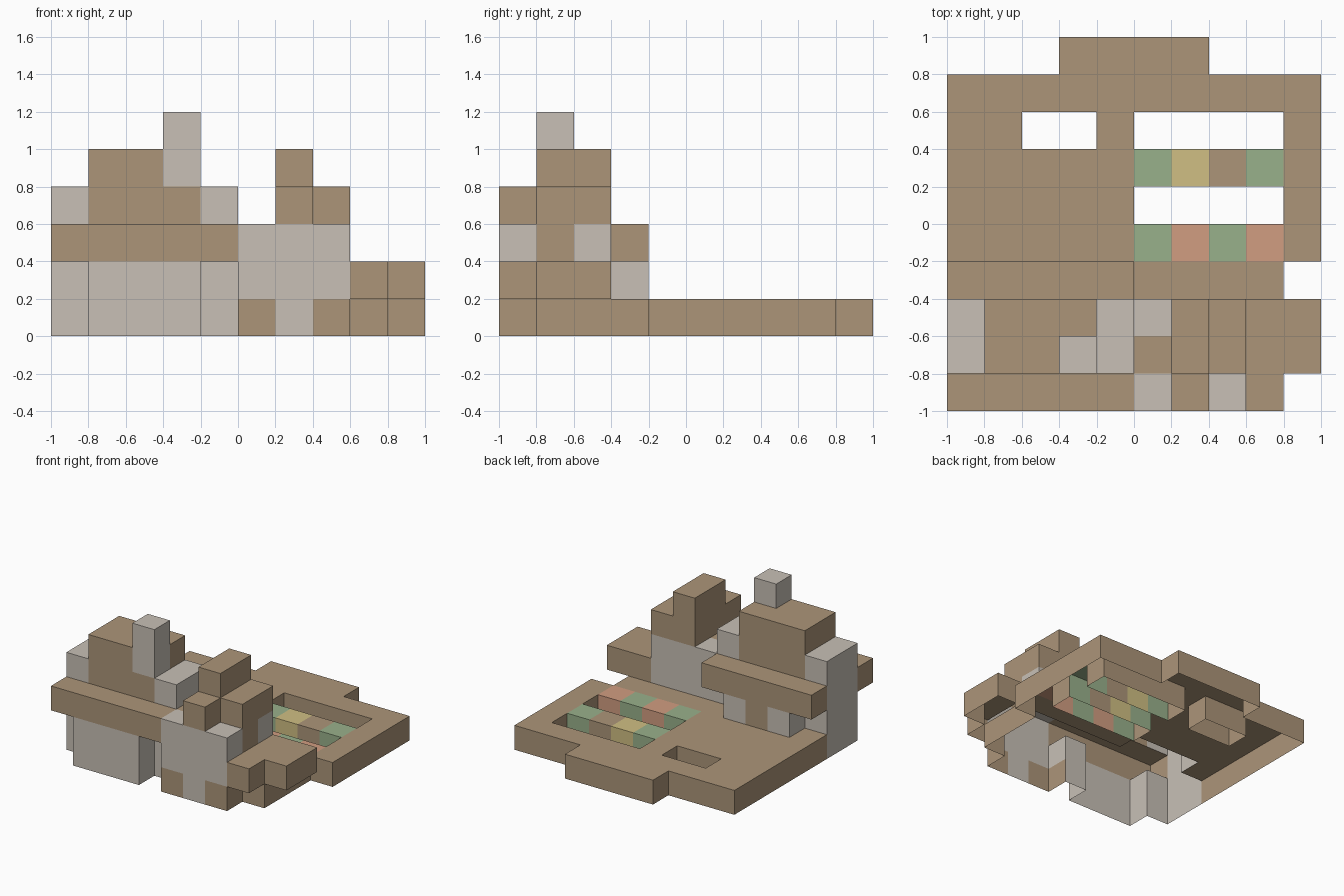
import bpy, bmesh
from mathutils import Vector

if "Cube" in bpy.data.objects:
    bpy.data.objects.remove(bpy.data.objects["Cube"])

S = 0.2  # block size; whole model sits on a 10 x 10 x 6 block grid


def lin(c):
    c /= 255
    return c / 12.92 if c <= 0.04045 else ((c + 0.055) / 1.055) ** 2.4


def material(name, rgb):
    m = bpy.data.materials.new(name)
    m.diffuse_color = (*[lin(c) for c in rgb], 1)
    m.use_nodes = True
    m.node_tree.nodes["Principled BSDF"].inputs["Base Color"].default_value = m.diffuse_color
    return m


MATS = {
    "brown": material("earth_brown", (172, 149, 121)),
    "grey": material("stone_grey", (200, 192, 182)),
    "green": material("leaf_green", (153, 177, 139)),
    "yellow": material("wheat_yellow", (208, 191, 131)),
    "red": material("flower_red", (209, 157, 129)),
}

cells = {}  # (i, j, k) -> (part, colour)


def fill(part, colour, x, y, z):
    """Fill a box of blocks given as ranges in model units."""
    i0, i1 = (round((v + 1) / S) for v in x)
    j0, j1 = (round((v + 1) / S) for v in y)
    k0, k1 = (round(v / S) for v in z)
    for i in range(i0, i1):
        for j in range(j0, j1):
            for k in range(k0, k1):
                cells[i, j, k] = (part, colour)


def cut(x, y, z):
    fill("cut", None, x, y, z)
    for key in [c for c, v in cells.items() if v[0] == "cut"]:
        del cells[key]


# ground slab with pond and furrow openings
fill("ground", "brown", (-1, 1), (-0.2, 0.8), (0, 0.2))
fill("ground", "brown", (-1, 0.8), (-0.4, -0.2), (0, 0.2))
fill("ground", "brown", (-0.4, 0.4), (0.8, 1), (0, 0.2))
fill("ground", "brown", (0.6, 0.8), (-0.8, -0.4), (0, 0.2))
cut((-0.6, -0.2), (0.4, 0.6), (0, 0.2))
cut((0, 0.8), (0.4, 0.6), (0, 0.2))
cut((0, 0.8), (0, 0.2), (0, 0.2))

# crop beds
for y, crops in ((0.2, ("green", "yellow", "brown", "green")),
                 (-0.2, ("green", "red", "green", "red"))):
    for n, colour in enumerate(crops):
        fill("crop_beds", colour, (n * S, n * S + S), (y, y + S), (0, 0.2))

# large house: walls with gable ends, door, roof running along x, chimney
fill("large_house_walls", "grey", (-1, 0), (-0.8, -0.4), (0, 0.8))
fill("large_house_walls", "grey", (-0.8, -0.2), (-1, -0.8), (0, 0.4))
fill("large_house_walls", "grey", (-0.8, -0.2), (-0.4, -0.2), (0.2, 0.4))
fill("large_house_door", "brown", (-0.6, -0.4), (-0.4, -0.2), (0.2, 0.4))
for y in (-1, -0.4):
    fill("large_house_roof", "brown", (-1, 0), (y, y + S), (0.4, 0.6))
fill("large_house_roof", "brown", (-0.8, -0.2), (-0.8, -0.4), (0.6, 1))
fill("chimney", "grey", (-0.4, -0.2), (-0.8, -0.6), (0.8, 1.2))

# small house: walls, brown corners, stepped roof running along y
fill("small_house_walls", "grey", (0, 0.6), (-1, -0.4), (0, 0.6))
for x in (0, 0.4):
    fill("small_house_corners", "brown", (x, x + S), (-1, -0.8), (0, 0.2))
    fill("small_house_roof", "brown", (x, x + S), (-0.8, -0.6), (0.4, 0.6))
fill("small_house_roof", "brown", (0.2, 0.4), (-1, -0.8), (0.6, 0.8))
fill("small_house_roof", "brown", (0.2, 0.4), (-0.8, -0.4), (0.6, 1))
fill("small_house_roof", "brown", (0.4, 0.6), (-0.8, -0.4), (0.6, 0.8))
fill("small_house_eave", "brown", (0.6, 0.8), (-1, -0.4), (0.2, 0.4))
fill("small_house_eave", "brown", (0.8, 1), (-0.8, -0.4), (0.2, 0.4))

# main roof of the large house fills the middle between the gables
fill("large_house_roof", "brown", (-0.8, -0.2), (-0.8, -0.4), (0.6, 0.8))
for i in range(1, 4):
    for j in range(1, 3):
        for k in (3, 4):
            if (i, j, k) not in cells or cells[i, j, k][0] != "chimney":
                cells[i, j, k] = ("large_house_roof", "brown")

# outer faces only; the undersides are open
SIDES = [Vector(d) for d in ((1, 0, 0), (-1, 0, 0), (0, 1, 0), (0, -1, 0), (0, 0, 1))]


def build(part):
    bm = bmesh.new()
    names = sorted({c for p, c in cells.values() if p == part})
    for (i, j, k), (p, colour) in cells.items():
        if p != part:
            continue
        centre = Vector((i + 0.5, j + 0.5, k + 0.5)) * S - Vector((1, 1, 0))
        for d in SIDES:
            if (i + int(d.x), j + int(d.y), k + int(d.z)) in cells:
                continue
            a = Vector((d.y, d.z, d.x))
            b = d.cross(a)
            h = S / 2
            corners = [centre + (d + s * a + t * b) * h
                       for s, t in ((-1, -1), (1, -1), (1, 1), (-1, 1))]
            face = bm.faces.new([bm.verts.new(c) for c in corners])
            face.material_index = names.index(colour)
    bmesh.ops.remove_doubles(bm, verts=bm.verts, dist=0.001)
    mesh = bpy.data.meshes.new(part)
    bm.to_mesh(mesh)
    bm.free()
    for n in names:
        mesh.materials.append(MATS[n])
    bpy.context.collection.objects.link(bpy.data.objects.new(part, mesh))


for part in sorted({p for p, c in cells.values()}):
    build(part)
